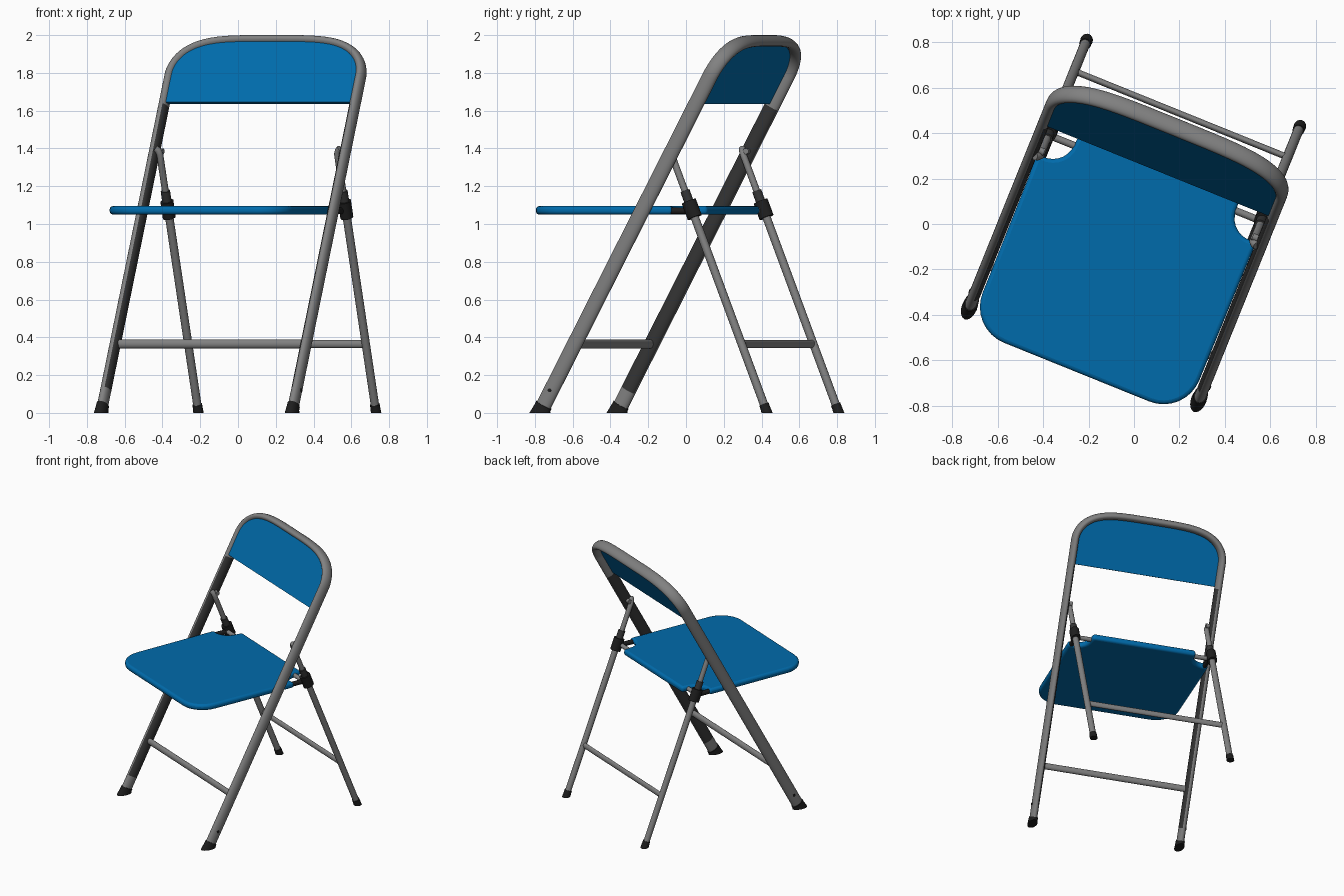
import bpy, bmesh, math
from mathutils import Vector, Matrix

if "Cube" in bpy.data.objects:
    bpy.data.objects.remove(bpy.data.objects["Cube"])


def material(name, rgb):
    m = bpy.data.materials.new(name)
    m.use_nodes = True
    m.diffuse_color = (*rgb, 1)
    m.node_tree.nodes["Principled BSDF"].inputs["Base Color"].default_value = (*rgb, 1)
    return m


BLUE = material("blue plastic", (0.0, 0.147, 0.41))
GREY = material("grey metal", (0.22, 0.22, 0.22))
DARK = material("dark grey metal", (0.035, 0.035, 0.035))
BLACK = material("black rubber", (0.013, 0.013, 0.013))

# The whole chair is turned about the vertical axis
PLACE = Matrix.Rotation(math.radians(-22), 4, "Z") @ Matrix.Translation((0.01, 0, 0))
X = Vector((1, 0, 0))
SLOPE = 0.545                                   # backward lean of the main frame
NORMAL = Vector((0, 1, -SLOPE)).normalized()    # faces the back of the chair
HALF = 0.545                                    # half width of the main frame
REAR = 0.507                                    # half width of the rear legs


def frame_point(x, z):
    return Vector((x, -0.61 + SLOPE * z, z))


def rear_point(x, z):
    return Vector((x, 0.672 - 0.399 * z, z))


def finish(name, bm, mat, bevel=0):
    bmesh.ops.recalc_face_normals(bm, faces=bm.faces)
    bm.transform(PLACE)
    mesh = bpy.data.meshes.new(name)
    bm.to_mesh(mesh)
    bm.free()
    mesh.materials.append(mat)
    obj = bpy.data.objects.new(name, mesh)
    bpy.context.collection.objects.link(obj)
    bpy.ops.object.select_all(action="DESELECT")
    obj.select_set(True)
    bpy.context.view_layer.objects.active = obj
    if bevel:
        mod = obj.modifiers.new("rounded rim", "BEVEL")
        mod.width, mod.segments, mod.limit_method = bevel, 3, "ANGLE"
        mod.angle_limit = math.radians(40)
    bpy.ops.object.shade_smooth_by_angle(angle=math.radians(40))
    return obj


def tube(name, path, depth_dir, half_depth, half_width, mat, sides=20, floor=False, flare=1):
    """Sweep an oval along a path; floor cuts the first end flat on the ground."""
    bm = bmesh.new()
    rings = []
    for i, p in enumerate(path):
        t = (path[min(i + 1, len(path) - 1)] - path[max(i - 1, 0)]).normalized()
        d = (depth_dir - t * depth_dir.dot(t)).normalized()
        w = t.cross(d)
        k = flare if i == 0 else 1
        ring = []
        for s in range(sides):
            a = math.tau * s / sides
            q = p + d * (half_depth * k * math.cos(a)) + w * (half_width * k * math.sin(a))
            if floor and i == 0:
                q -= t * (q.z / t.z)
            ring.append(bm.verts.new(q))
        rings.append(ring)
    for a, b in zip(rings, rings[1:]):
        for s in range(sides):
            n = (s + 1) % sides
            bm.faces.new((a[s], a[n], b[n], b[s]))
    bm.faces.new(rings[0])
    bm.faces.new(rings[-1])
    return finish(name, bm, mat)


def plate(name, outline, thickness, mat, bevel=0):
    """Extrude a flat outline along a thickness vector."""
    bm = bmesh.new()
    face = bm.faces.new([bm.verts.new(p) for p in outline])
    out = bmesh.ops.extrude_face_region(bm, geom=[face])["geom"]
    verts = [g for g in out if isinstance(g, bmesh.types.BMVert)]
    bmesh.ops.translate(bm, verts=verts, vec=thickness)
    return finish(name, bm, mat, bevel)


def arch(half, base, rise, steps=40):
    """Flat-topped arch with rounded shoulders, from right to left."""
    pts = []
    for i in range(steps + 1):
        a = math.pi * i / steps
        c = math.cos(a)
        x = -math.copysign(abs(c) ** 0.48, c) * half if abs(c) > 1e-6 else 0
        pts.append(frame_point(x, base + rise * math.sin(a)))
    return pts


# Main frame: one bent oval tube forming front legs and top bar
LEG = (0.03, 0.12, 1.62)
path = [frame_point(-HALF, z) for z in LEG] + arch(HALF, 1.78, 0.19)
path += [frame_point(HALF, z) for z in reversed(LEG)]
frame = tube("main_frame", path, NORMAL, 0.0425, 0.026, GREY)

# Dark inner faces of the front legs
frame.data.materials.append(DARK)
axis = PLACE.to_3x3() @ X
for poly in frame.data.polygons:
    local = PLACE.inverted() @ poly.center
    inward = -math.copysign(1, local.x) * poly.normal.dot(axis)
    if LEG[1] < local.z < LEG[2] and inward > 0.5:
        poly.material_index = 1

# Backrest panel filling the top of the frame
outline = [frame_point(-0.535, 1.632)] + arch(0.535, 1.78, 0.18) + [frame_point(0.535, 1.632)]
plate("backrest", [p - NORMAL * 0.028 for p in outline], NORMAL * 0.02, BLUE)


# Seat with rounded front corners and scooped rear corners
def arc(cx, cy, r, start, end, steps=8):
    return [Vector((cx + r * math.cos(math.radians(start + (end - start) * i / steps)),
                    cy + r * math.sin(math.radians(start + (end - start) * i / steps)), 1.05))
            for i in range(steps + 1)]


side = arc(0.345, -0.53, 0.17, -90, 0) + arc(0.485, 0.225, 0.1, 290, 180)
side.append(Vector((0.38, 0.275, 1.05)))
mirrored = [Vector((-p.x, p.y, p.z)) for p in reversed(side)]
plate("seat", side + mirrored, Vector((0, 0, 0.045)), BLUE, bevel=0.018)

# Cross bars between the two pairs of legs
tube("front_cross_bar", [frame_point(s * HALF, 0.365) for s in (-1, 1)], Vector((0, 0, 1)),
     0.024, 0.018, GREY)
tube("rear_cross_bar", [rear_point(s * REAR, 0.365) for s in (-1, 1)], Vector((0, 0, 1)),
     0.021, 0.014, GREY)

for label, s in (("left", 1), ("right", -1)):
    # Rear leg, thinner above the seat joint and hooked to the frame at the top
    tube(label + "_rear_leg", [rear_point(s * REAR, z) for z in (0.03, 1.12)], X,
         0.022, 0.022, GREY, 16)
    top = [rear_point(s * REAR, z) for z in (1.1, 1.33, 1.37)]
    top += [rear_point(s * (REAR + 0.008), 1.39), rear_point(s * (REAR + 0.02), 1.4)]
    tube(label + "_rear_leg_upper", top, NORMAL, 0.018, 0.018, GREY, 16)
    pivot = frame_point(s * HALF, 1.385)
    tube(label + "_frame_pivot", [pivot - X * s * 0.05, pivot], Vector((0, 0, 1)),
         0.016, 0.016, GREY, 16)

    # Rubber feet
    tube(label + "_front_foot", [frame_point(s * HALF, z) for z in (0, 0.028, 0.042)], NORMAL,
         0.047, 0.031, BLACK, floor=True, flare=1.1)
    tube(label + "_rear_foot", [rear_point(s * REAR, z) for z in (0, 0.03, 0.045)], X,
         0.026, 0.026, BLACK, floor=True, flare=1.06)

    # Seat joint: sleeve and collar on the rear leg, arm and pin to the seat
    tube(label + "_joint_sleeve", [rear_point(s * REAR, z) for z in (1.035, 1.12)], X,
         0.034, 0.04, BLACK)
    tube(label + "_joint_collar", [rear_point(s * REAR, z) for z in (1.11, 1.175)], X,
         0.025, 0.025, DARK)
    tube(label + "_joint_arm", [Vector((s * 0.495, y, 1.07)) for y in (0.1, 0.24)], X,
         0.016, 0.018, BLACK, 12)
    tube(label + "_seat_pin", [Vector((s * x, 0.222, 1.072)) for x in (0.37, 0.5)],
         Vector((0, 0, 1)), 0.016, 0.016, GREY, 12)

    # Rivet on the outside of the front leg
    rivet = frame_point(s * HALF, 0.12)
    tube(label + "_rivet", [rivet, rivet + X * s * 0.029], NORMAL, 0.01, 0.01, BLACK, 12)
